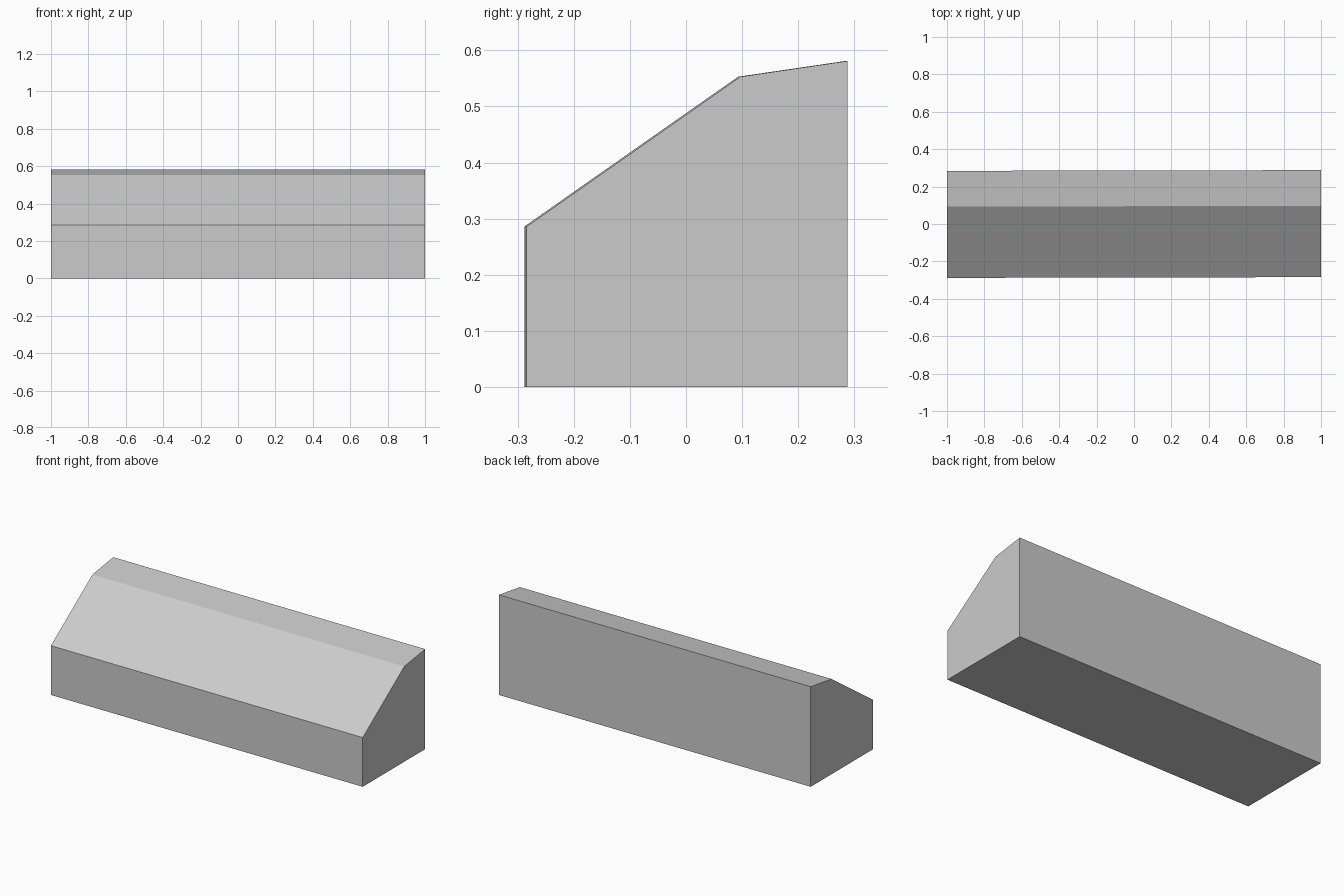
import bpy
import bmesh

if "Cube" in bpy.data.objects:
    bpy.data.objects.remove(bpy.data.objects["Cube"])

# Side profile (y, z): front wall, steep slope, shallow top, back wall
PROFILE = [(-0.286, 0.0), (0.286, 0.0), (0.286, 0.581), (0.095, 0.553), (-0.286, 0.286)]
SKEW = 0.002  # the block is turned very slightly about z

# Extrude the profile along x into a closed block
bm = bmesh.new()
left = bm.faces.new([bm.verts.new((-1.0, y - SKEW, z)) for y, z in PROFILE])
ext = bmesh.ops.extrude_face_region(bm, geom=[left], use_keep_orig=True)
moved = [g for g in ext["geom"] if isinstance(g, bmesh.types.BMVert)]
bmesh.ops.translate(bm, verts=moved, vec=(2.0, 2 * SKEW, 0.0))
bmesh.ops.recalc_face_normals(bm, faces=bm.faces[:])

mesh = bpy.data.meshes.new("sloped_block")
bm.to_mesh(mesh)
bm.free()
block = bpy.data.objects.new("sloped_block", mesh)
bpy.context.collection.objects.link(block)
